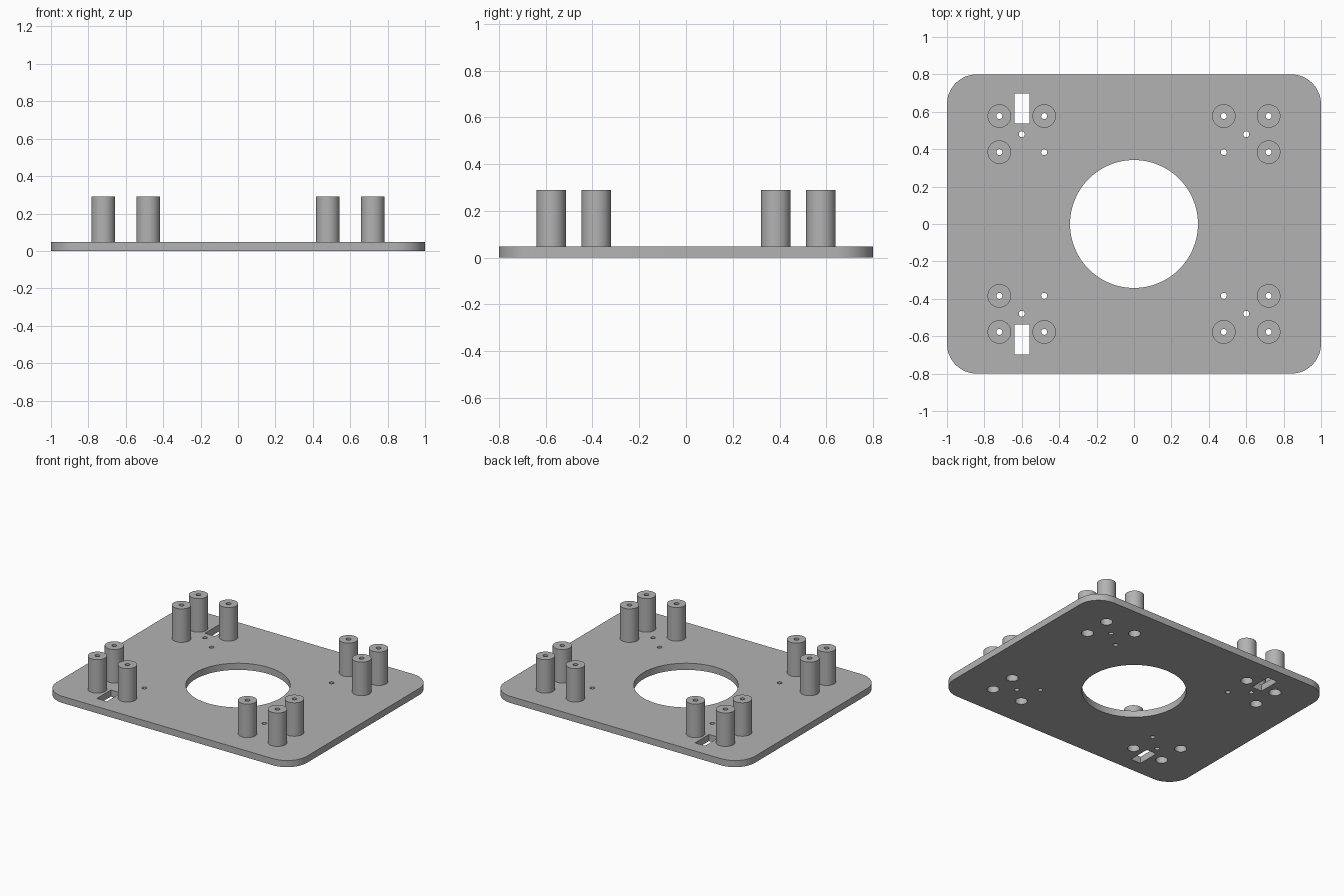
import bpy
import bmesh
import math
from mathutils import Matrix, Vector

cube = bpy.data.objects.get("Cube")
if cube:
    bpy.data.objects.remove(cube, do_unlink=True)

HALF_X, HALF_Y, CORNER = 1.0, 0.8, 0.16
THICK, TOP = 0.048, 0.29
POST_R, BORE_R, HOLE_R = 0.063, 0.04, 0.016
X_IN, X_OUT, Y_IN, Y_OUT = 0.48, 0.72, 0.384, 0.577
SIGNS = [(sx, sy) for sx in (-1, 1) for sy in (-1, 1)]

grey = bpy.data.materials.new("grey plastic")
grey.use_nodes = True
colour = (0.45, 0.45, 0.45, 1)
grey.diffuse_color = colour
grey.node_tree.nodes["Principled BSDF"].inputs["Base Color"].default_value = colour


def arc(cx, cy, r, start, sweep, steps):
    return [(cx + r * math.cos(start + sweep * i / steps),
             cy + r * math.sin(start + sweep * i / steps)) for i in range(steps + 1)]


def circle(cx, cy, r, steps):
    return arc(cx, cy, r, 0, 2 * math.pi, steps)[:-1]


def rectangle(cx, cy, w, h):
    return [(cx + sx * w / 2, cy + sy * h / 2)
            for sx, sy in ((-1, -1), (1, -1), (1, 1), (-1, 1))]


def finish(obj):
    obj.data.materials.clear()
    obj.data.materials.append(grey)
    bpy.ops.object.select_all(action="DESELECT")
    obj.select_set(True)
    bpy.context.view_layer.objects.active = obj
    bpy.ops.object.shade_smooth_by_angle(angle=math.radians(30))


# Plate outline with rounded corners
outline = []
for i, (sx, sy) in enumerate(((1, 1), (-1, 1), (-1, -1), (1, -1))):
    outline += arc(sx * (HALF_X - CORNER), sy * (HALF_Y - CORNER), CORNER,
                   i * math.pi / 2, math.pi / 2, 16)

# Openings: centre, cable tie slots, small holes and screw bores
loops = [outline, circle(0, 0, 0.342, 96)]
posts = []
for sx, sy in SIGNS:
    loops.append(circle(sx * X_IN, sy * Y_IN, HOLE_R, 24))
    loops.append(circle(sx * 0.6, sy * 0.48, HOLE_R, 24))
    for x, y in ((X_IN, Y_OUT), (X_OUT, Y_OUT), (X_OUT, Y_IN)):
        posts.append((sx * x, sy * y))
        loops.append(circle(sx * x, sy * y, BORE_R, 32))
    if sx < 0:
        loops.append(rectangle(-0.6, sy * 0.617, 0.08, 0.16))

# Plate: filled flat curve, extruded
curve = bpy.data.curves.new("base_plate", "CURVE")
curve.dimensions = "2D"
curve.fill_mode = "BOTH"
curve.extrude = THICK / 2
for points in loops:
    spline = curve.splines.new("POLY")
    spline.points.add(len(points) - 1)
    for p, (x, y) in zip(spline.points, points):
        p.co = (x, y, 0, 1)
    spline.use_cyclic_u = True
flat = bpy.data.objects.new("plate_outline", curve)
bpy.context.collection.objects.link(flat)
bpy.context.view_layer.update()
mesh = bpy.data.meshes.new_from_object(flat.evaluated_get(
    bpy.context.evaluated_depsgraph_get()))
bpy.data.objects.remove(flat, do_unlink=True)
bm = bmesh.new()
bm.from_mesh(mesh)
bmesh.ops.translate(bm, verts=bm.verts, vec=(0, 0, THICK / 2))
bmesh.ops.remove_doubles(bm, verts=bm.verts, dist=0.00001)
bmesh.ops.recalc_face_normals(bm, faces=bm.faces)
bm.to_mesh(mesh)
bm.free()
plate = bpy.data.objects.new("base_plate", mesh)
bpy.context.collection.objects.link(plate)
finish(plate)

# Post: lathed tube with a screw hole on top and a wider bore below
profile = [(POST_R, THICK), (POST_R, TOP), (HOLE_R, TOP),
           (HOLE_R, 0.14), (BORE_R, 0.14), (BORE_R, THICK)]
bm = bmesh.new()
verts = [bm.verts.new((r, 0, z)) for r, z in profile]
edges = [bm.edges.new(pair) for pair in zip(verts, verts[1:])]
bmesh.ops.spin(bm, geom=verts + edges, cent=(0, 0, 0), axis=(0, 0, 1),
               angle=2 * math.pi, steps=32, use_merge=True)
bmesh.ops.remove_doubles(bm, verts=bm.verts, dist=0.00001)
bmesh.ops.recalc_face_normals(bm, faces=bm.faces)
bm.normal_update()
wall = next(f for f in bm.faces if f.calc_center_median().xy.length > POST_R * 0.95)
if wall.normal.xy.dot(wall.calc_center_median().xy) < 0:
    bmesh.ops.reverse_faces(bm, faces=bm.faces)
post_mesh = bpy.data.meshes.new("post")
bm.to_mesh(post_mesh)
bm.free()

for i, (x, y) in enumerate(posts):
    post = bpy.data.objects.new(f"post_{i + 1}", post_mesh)
    post.location = (x, y, 0)
    bpy.context.collection.objects.link(post)
    if i == 0:
        finish(post)
